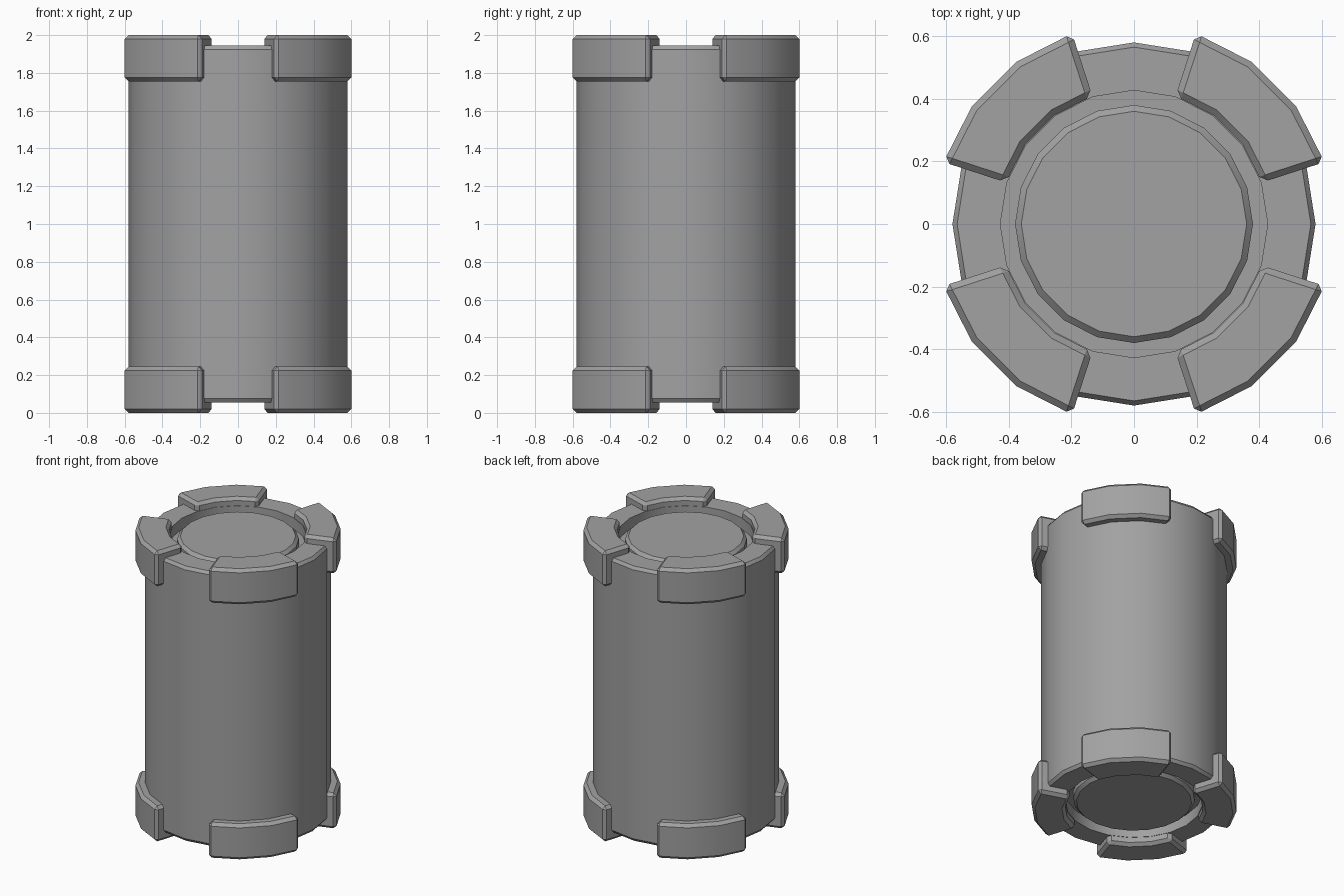
import bpy
import bmesh
from math import cos, sin, pi, radians

old = bpy.data.objects.get("Cube")
if old:
    bpy.data.objects.remove(old, do_unlink=True)

SIDES = 20
STEP = 2 * pi / SIDES

grey = bpy.data.materials.new("mid grey")
grey.use_nodes = True
grey.diffuse_color = (0.36, 0.36, 0.36, 1)
grey.node_tree.nodes["Principled BSDF"].inputs["Base Color"].default_value = grey.diffuse_color


def finish(bm, name):
    """Turn a bmesh into a grey object, smooth across shallow angles."""
    bmesh.ops.recalc_face_normals(bm, faces=bm.faces)
    mesh = bpy.data.meshes.new(name)
    bm.to_mesh(mesh)
    bm.free()
    mesh.materials.append(grey)
    obj = bpy.data.objects.new(name, mesh)
    bpy.context.collection.objects.link(obj)
    bpy.ops.object.select_all(action="DESELECT")
    obj.select_set(True)
    bpy.context.view_layer.objects.active = obj
    bpy.ops.object.shade_smooth_by_angle(angle=radians(30))
    return obj


def ring(bm, r, z):
    return [bm.verts.new((r * cos(i * STEP), r * sin(i * STEP), z)) for i in range(SIDES)]


# Barrel: (radius, distance from the end) from the raised disc out to the rim
END = [(0.36, 0.065), (0.38, 0.085), (0.38, 0.13), (0.427, 0.13),
       (0.427, 0.055), (0.565, 0.055), (0.58, 0.075)]
bm = bmesh.new()
profile = END + [(r, 2 - d) for r, d in reversed(END)]
rings = [ring(bm, r, z) for r, z in profile]
for a, b in zip(rings, rings[1:]):
    for i in range(SIDES):
        j = (i + 1) % SIDES
        bm.faces.new((a[i], a[j], b[j], b[i]))
bm.faces.new(rings[0])
bm.faces.new(rings[-1])
finish(bm, "barrel")


def clamp(name, quarter, z0, z1):
    """Chamfered corner block covering three barrel sides."""
    bm = bmesh.new()
    sections = []
    for k in range(1, 5):
        a = quarter * pi / 2 + k * STEP
        sections.append([bm.verts.new((r * cos(a), r * sin(a), z))
                         for r, z in ((0.43, z0), (0.64, z0), (0.64, z1), (0.43, z1))])
    for s, t in zip(sections, sections[1:]):
        for i in range(4):
            j = (i + 1) % 4
            bm.faces.new((s[i], s[j], t[j], t[i]))
    bm.faces.new(sections[0])
    bm.faces.new(sections[-1])
    bmesh.ops.recalc_face_normals(bm, faces=bm.faces)
    sharp = [e for e in bm.edges if e.calc_face_angle() > radians(30)]
    bmesh.ops.bevel(bm, geom=sharp, offset=0.02, segments=1,
                    affect="EDGES", profile=0.5)
    finish(bm, name)


# Four clamps at each end
SPOTS = ("back_left", "back_right", "front_right", "front_left")
for q, spot in enumerate(SPOTS):
    clamp("top_clamp_" + spot, q, 1.755, 2.0)
    clamp("bottom_clamp_" + spot, q, 0.0, 0.245)
